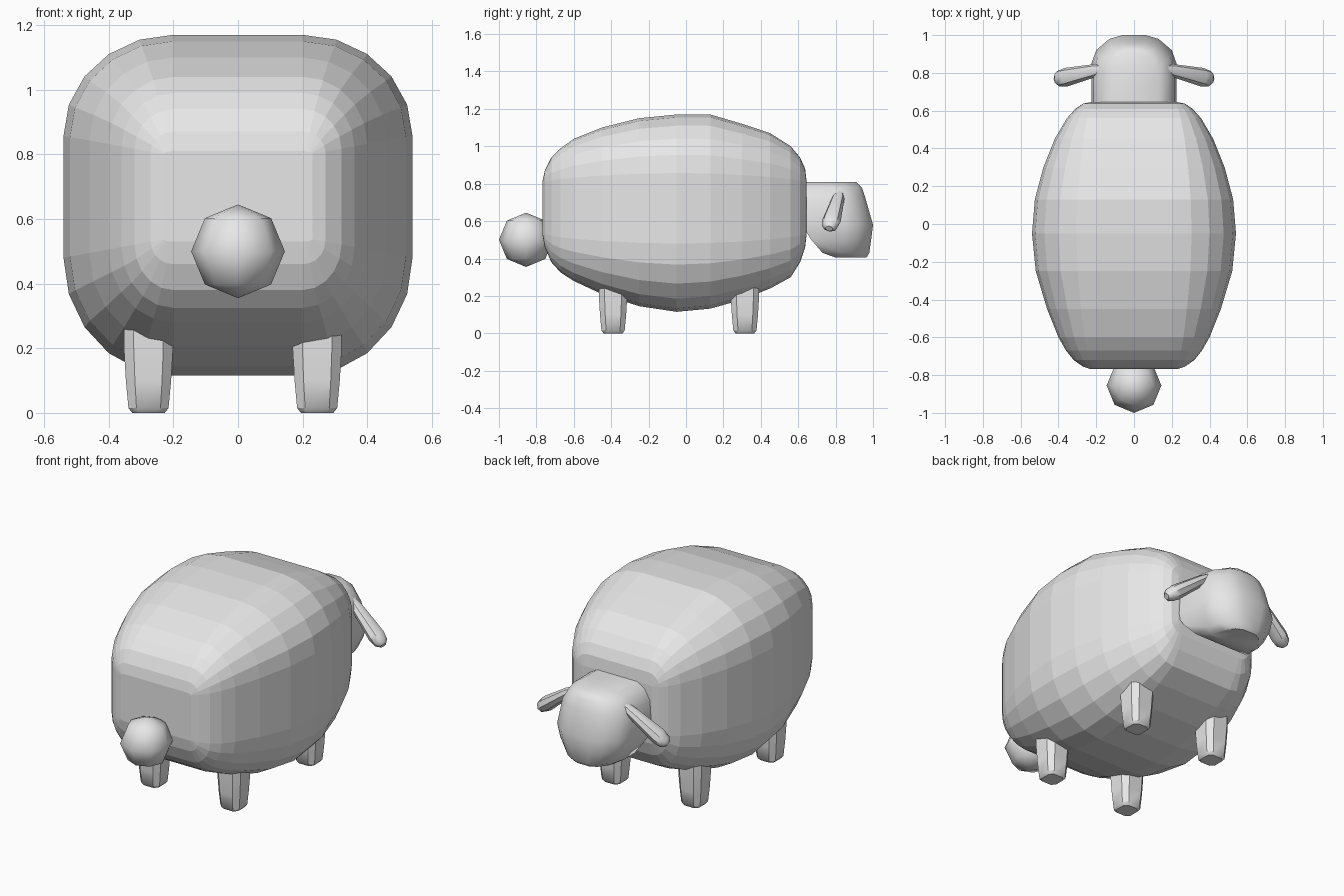
import bpy, bmesh, math
from mathutils import Vector

cube = bpy.data.objects.get("Cube")
if cube:
    bpy.data.objects.remove(cube, do_unlink=True)

wool = bpy.data.materials.new("pale_grey")
wool.use_nodes = True
wool.diffuse_color = (0.8, 0.8, 0.8, 1)
wool.node_tree.nodes["Principled BSDF"].inputs["Base Color"].default_value = (0.8, 0.8, 0.8, 1)


def make_object(name, bm, smooth_angle=None):
    bmesh.ops.recalc_face_normals(bm, faces=bm.faces)
    mesh = bpy.data.meshes.new(name)
    bm.to_mesh(mesh)
    bm.free()
    mesh.materials.append(wool)
    obj = bpy.data.objects.new(name, mesh)
    bpy.context.scene.collection.objects.link(obj)
    if smooth_angle:
        bpy.ops.object.select_all(action='DESELECT')
        obj.select_set(True)
        bpy.context.view_layer.objects.active = obj
        bpy.ops.object.shade_smooth_by_angle(angle=math.radians(smooth_angle))
    return obj


def loft(name, rings, smooth_angle=None):
    """Skin a list of equal-length closed rings and cap both ends."""
    bm = bmesh.new()
    rows = [[bm.verts.new(p) for p in ring] for ring in rings]
    for a, b in zip(rows, rows[1:]):
        for i in range(len(a)):
            j = (i + 1) % len(a)
            bm.faces.new((a[i], a[j], b[j], b[i]))
    bm.faces.new(rows[0])
    bm.faces.new(rows[-1])
    return make_object(name, bm, smooth_angle)


# Body: rounded-box sections along y (y, half width, top, bottom)
stations = [
    (-.768, .23, .81, .53), (-.755, .27, .87, .46), (-.72, .32, .94, .38),
    (-.67, .36, .99, .325), (-.6, .40, 1.04, .28), (-.45, .46, 1.10, .21),
    (-.25, .52, 1.15, .145), (-.05, .54, 1.17, .115), (.13, .525, 1.17, .132),
    (.3, .48, 1.12, .18), (.45, .42, 1.07, .24), (.56, .355, 1.0, .30),
    (.61, .31, .94, .38), (.637, .27, .88, .46), (.645, .23, .81, .53)]
STEPS = 5
CORE = .2


def body_ring(y, w, top, bottom):
    high, low = .76 + .18 * w, .58 - .185 * w
    ring = []
    for quarter in range(4):
        for s in range(STEPS + 1):
            a = (quarter + s / STEPS) * math.pi / 2
            side = 1 if quarter in (0, 3) else -1
            base, rise = (high, top - high) if quarter < 2 else (low, low - bottom)
            ring.append((side * CORE + (w - CORE) * math.cos(a), y,
                         base + rise * math.sin(a)))
    return ring


loft("body", [body_ring(*s) for s in stations])

# Head: D-shaped rings stacked in z (z, half width, front y, back y)
levels = [
    (.405, .14, .965, .80), (.43, .175, .98, .73), (.50, .21, .99, .67),
    (.58, .225, 1.0, .62), (.72, .215, .96, .62), (.78, .18, .94, .62),
    (.81, .13, .91, .62)]


def head_ring(z, w, front, back):
    half = [(.27, front), (.58, front - .02), (.89, front - .08),
            (1, front - .15), (1, back)]
    right = [(w * f, y, z) for f, y in half]
    return right + [(-x, y, z) for x, y, z in reversed(right)]


loft("head", [head_ring(*v) for v in levels], 40)

# Ears: drooping tapered tubes with rounded tips
start, end = Vector((.15, .825, .76)), Vector((.415, .765, .56))
axis = (end - start).normalized()
across = axis.cross(Vector((0, 1, 0))).normalized()
depth = axis.cross(across)
for side, label in ((1, "left"), (-1, "right")):
    rings = []
    for t, r in ((0, .018), (.2, .034), (.8, .05), (.94, .042), (1, .02)):
        ring = []
        for k in range(8):
            a = k * math.tau / 8
            p = start.lerp(end, t) + r * (.85 * across * math.cos(a) + depth * math.sin(a))
            ring.append((side * p.x, p.y, p.z))
        rings.append(ring)
    loft(label + "_ear", rings, 40)


# Legs: chamfered square posts, narrowing to the foot
def leg_ring(cx, cy, z, h):
    c = h * .6
    return [(cx + x, cy + y, z) for x, y in (
        (h, c), (c, h), (-c, h), (-h, c), (-h, -c), (-c, -h), (c, -h), (h, -c))]


for x, side in ((.245, "left"), (-.277, "right")):
    for y, place in ((-.39, "front"), (.315, "rear")):
        loft(f"{place}_{side}_leg",
             [leg_ring(x, y, z, h) for z, h in
              ((0, .05), (.015, .062), (.1, .07), (.2, .076), (.34, .076))], 35)

# Tail: smooth low-poly ball
bm = bmesh.new()
bmesh.ops.create_uvsphere(bm, u_segments=8, v_segments=4, radius=.145)
bmesh.ops.translate(bm, verts=bm.verts, vec=(0, -.855, .5))
make_object("tail", bm, 80)
